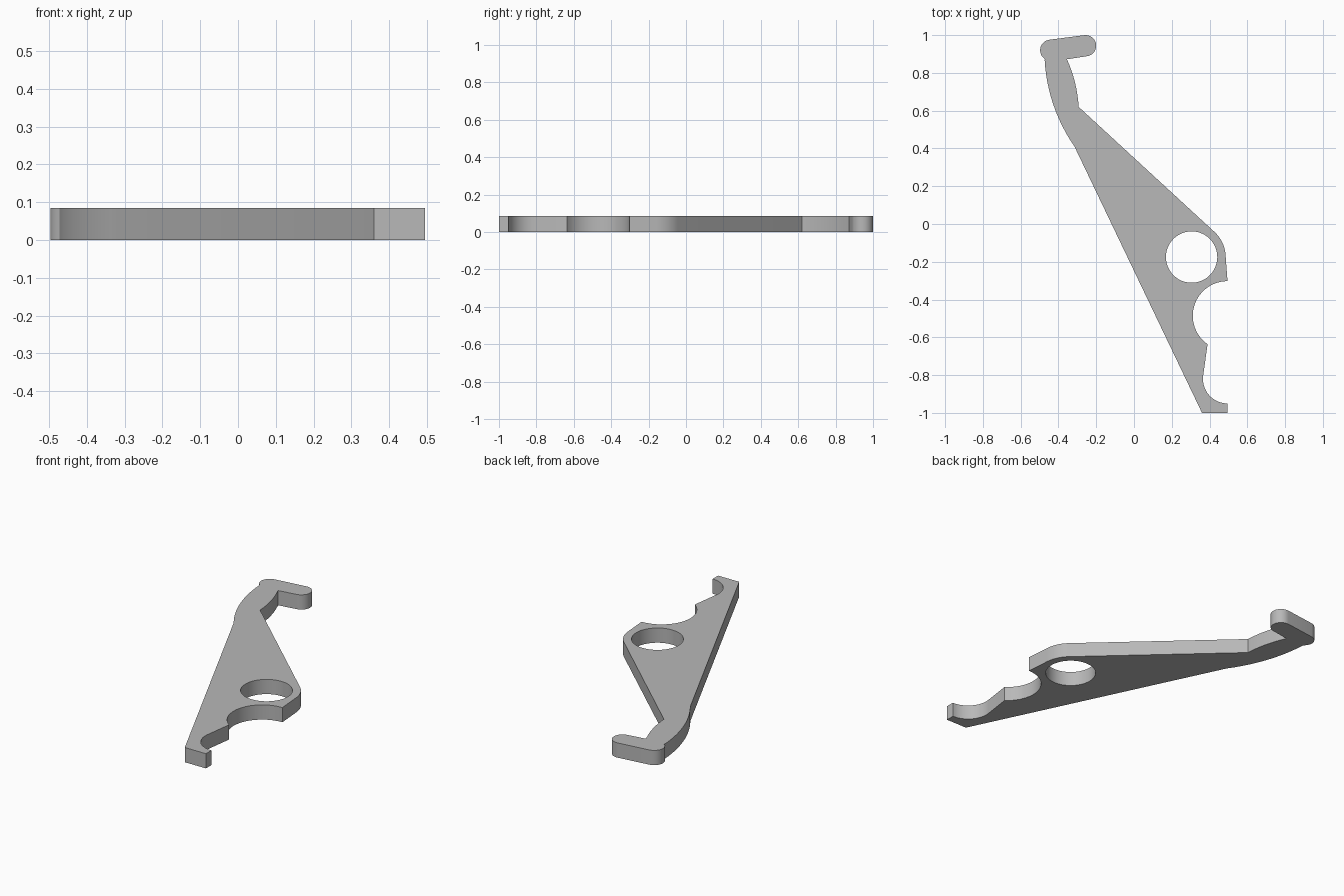
import bpy, bmesh, math
from mathutils import Vector

THICKNESS = 0.085

if "Cube" in bpy.data.objects:
    bpy.data.objects.remove(bpy.data.objects["Cube"], do_unlink=True)


def arc(cx, cy, r, start, end, steps=16):
    """Points on a circular arc, angles in degrees."""
    angles = [math.radians(start + (end - start) * i / steps) for i in range(steps + 1)]
    return [(cx + r * math.cos(a), cy + r * math.sin(a)) for a in angles]


def arc_through(p, q, bulge, steps=12):
    """Circular arc from p to q, bulging to the left of the direction p-q."""
    p, q = Vector(p), Vector(q)
    half = (q - p).length / 2
    r = (half * half + bulge * bulge) / (2 * abs(bulge))
    side = math.copysign(1, bulge)
    along = (q - p).normalized()
    left = Vector((-along.y, along.x)) * side
    centre = (p + q) / 2 - left * (r - abs(bulge))
    sweep = math.asin(half / r)
    angles = [sweep * (2 * i / steps - 1) for i in range(steps + 1)]
    return [tuple(centre + along * r * math.sin(a) + left * r * math.cos(a)) for a in angles]


# Outline, anticlockwise from the foot
outline = [(0.36, -1.0), (0.495, -1.0)]
outline += arc(0.495, -0.82, 0.13, 270, 172)                # lower notch
outline += arc(0.495, -0.486, 0.184, 235, 90)               # upper notch
outline += arc(0.305, -0.175, 0.18, 4, 47.5, 10)            # shoulder round the hole
outline += arc_through((-0.293, 0.62), (-0.355, 0.872), -0.012)  # inside of neck
outline += arc(-0.256, 0.944, 0.056, -82, 97)               # hook tip
outline += arc(-0.441, 0.92, 0.056, 97, 237)                # hook heel
outline += arc_through((-0.473, 0.87), (-0.315, 0.41), -0.034)   # outside of neck

hole = arc(0.305, -0.175, 0.136, 0, 360, 48)[:-1]

# Flat plate with the hole, extruded upward
bm = bmesh.new()
edges = []
for loop in (outline, hole):
    verts = [bm.verts.new((x, y, 0)) for x, y in loop]
    edges += [bm.edges.new((a, b)) for a, b in zip(verts, verts[1:] + verts[:1])]
bmesh.ops.triangle_fill(bm, edges=edges, use_beauty=True, normal=(0, 0, 1))
raised = bmesh.ops.extrude_face_region(bm, geom=bm.faces[:], use_keep_orig=True)
bmesh.ops.translate(bm, vec=(0, 0, THICKNESS),
                    verts=[g for g in raised["geom"] if isinstance(g, bmesh.types.BMVert)])
bmesh.ops.recalc_face_normals(bm, faces=bm.faces[:])
mesh = bpy.data.meshes.new("hooked_lever_plate")
bm.to_mesh(mesh)
bm.free()

plate = bpy.data.objects.new("hooked_lever_plate", mesh)
bpy.context.collection.objects.link(plate)

# Plain grey
grey = bpy.data.materials.new("plain grey")
grey.use_nodes = True
colour = (0.48, 0.48, 0.48, 1)
grey.diffuse_color = colour
grey.node_tree.nodes["Principled BSDF"].inputs["Base Color"].default_value = colour
mesh.materials.append(grey)

# Smooth rounds, sharp rims
bpy.ops.object.select_all(action="DESELECT")
plate.select_set(True)
bpy.context.view_layer.objects.active = plate
bpy.ops.object.shade_smooth_by_angle(angle=math.radians(25))
